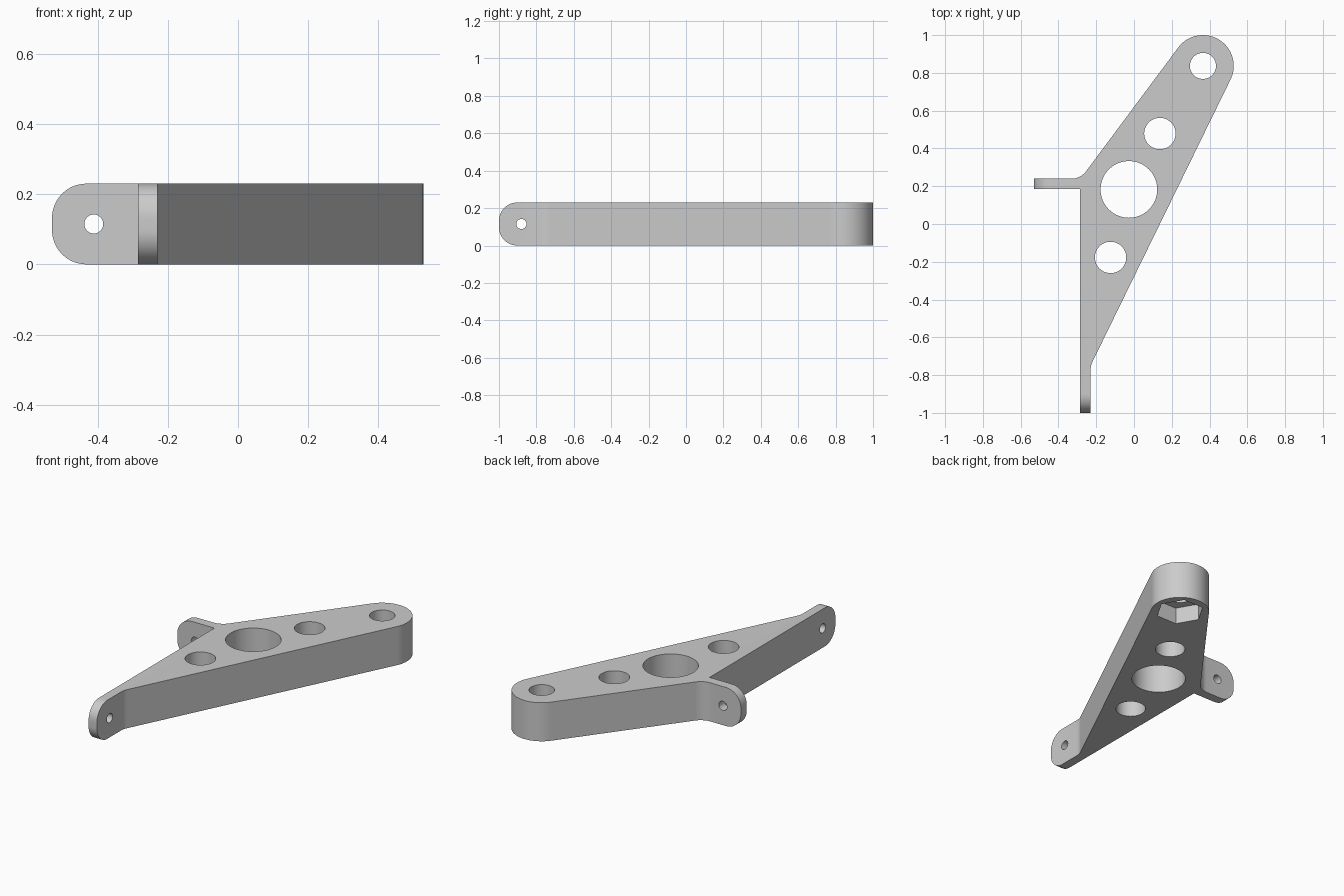
import bpy, bmesh, math
from mathutils import Vector, Matrix

cube = bpy.data.objects.get("Cube")
if cube:
    bpy.data.objects.remove(cube, do_unlink=True)

HEIGHT = 0.23
MID = HEIGHT / 2

grey = bpy.data.materials.new("light grey")
grey.use_nodes = True
grey.diffuse_color = (0.6, 0.6, 0.6, 1)
grey.node_tree.nodes["Principled BSDF"].inputs["Base Color"].default_value = (0.6, 0.6, 0.6, 1)


def add_object(name, bm):
    mesh = bpy.data.meshes.new(name)
    bm.to_mesh(mesh)
    bm.free()
    mesh.materials.append(grey)
    obj = bpy.data.objects.new(name, mesh)
    bpy.context.collection.objects.link(obj)
    return obj


def fillet(before, corner, after, radius, steps=10):
    """Points of an arc that rounds a corner of the outline."""
    a = (Vector(before) - Vector(corner)).normalized()
    b = (Vector(after) - Vector(corner)).normalized()
    half = a.angle(b) / 2
    centre = Vector(corner) + (a + b).normalized() * radius / math.sin(half)
    start = Vector(corner) + a * radius / math.tan(half) - centre
    end = Vector(corner) + b * radius / math.tan(half) - centre
    return [centre + radius * start.slerp(end, i / steps).normalized()
            for i in range(steps + 1)]


def cutter(name, centre, radius, depth, axis="Z", sides=64, spin=0):
    turn = {"Z": Matrix.Rotation(spin, 4, "Z"),
            "X": Matrix.Rotation(math.pi / 2, 4, "Y"),
            "Y": Matrix.Rotation(math.pi / 2, 4, "X")}[axis]
    bm = bmesh.new()
    bmesh.ops.create_cone(bm, cap_ends=True, segments=sides, radius1=radius,
                          radius2=radius, depth=depth,
                          matrix=Matrix.Translation(centre) @ turn)
    obj = add_object(name, bm)
    obj.hide_render = True
    return obj


# Outline: two thin tabs and a tapering arm with a round end
eye = Vector((0.365, 0.837))
eye_radius = 0.163
tail_inner, arm_right = (-0.23, -0.75), (0.51, 0.766)
arm_left, tab_corner = (0.235, 0.935), (-0.283, 0.24)
outline = [Vector((-0.285, -1)), Vector((-0.23, -1))]
outline += fillet((-0.23, -1), tail_inner, arm_right, 0.1, 5)
start = math.atan2(arm_right[1] - eye.y, arm_right[0] - eye.x)
stop = math.atan2(arm_left[1] - eye.y, arm_left[0] - eye.x)
for i in range(41):
    angle = start + (stop - start) * i / 40
    outline.append(eye + eye_radius * Vector((math.cos(angle), math.sin(angle))))
outline += fillet(arm_left, tab_corner, (-0.53, 0.24), 0.094)
outline += [Vector((-0.53, 0.24)), Vector((-0.53, 0.185)), Vector((-0.285, 0.185))]

# Bracket body: floor, top and walls
bm = bmesh.new()
low = [bm.verts.new((p.x, p.y, 0)) for p in outline]
high = [bm.verts.new((p.x, p.y, HEIGHT)) for p in outline]
bm.faces.new(low[::-1])
bm.faces.new(high)
for i in range(len(outline)):
    bm.faces.new((low[i - 1], low[i], high[i], high[i - 1]))


# Rounded tab ends
def on_tab_end(edge):
    a, b = (v.co for v in edge.verts)
    level = abs(a.z - b.z) < 1e-4
    return level and (max(a.y, b.y) < -0.999 or max(a.x, b.x) < -0.529)


bmesh.ops.bevel(bm, geom=[e for e in bm.edges if on_tab_end(e)], offset=0.098,
                segments=14, profile=0.5, affect="EDGES", clamp_overlap=False)
bmesh.ops.recalc_face_normals(bm, faces=bm.faces)
bracket = add_object("bracket", bm)

# Arm holes, tab screw holes and the hexagonal nut pocket below the round end
cutters = [
    cutter("eye_hole", (eye.x, eye.y, MID), 0.069, 1),
    cutter("upper_hole", (0.137, 0.479, MID), 0.083, 1),
    cutter("large_hole", (-0.027, 0.183, MID), 0.15, 1),
    cutter("lower_hole", (-0.124, -0.177, MID), 0.083, 1),
    cutter("tail_screw_hole", (-0.257, -0.88, MID), 0.027, 0.2, "X", 32),
    cutter("side_screw_hole", (-0.411, 0.212, MID), 0.027, 0.2, "Y", 32),
    cutter("nut_pocket", (eye.x, eye.y, 0), 0.135, 0.2, "Z", 6, math.pi / 6),
]

bpy.ops.object.select_all(action="DESELECT")
bracket.select_set(True)
bpy.context.view_layer.objects.active = bracket
for tool in cutters:
    cut = bracket.modifiers.new(tool.name, "BOOLEAN")
    cut.operation = "DIFFERENCE"
    cut.solver = "EXACT"
    cut.object = tool
    bpy.ops.object.modifier_apply(modifier=cut.name)
    bpy.data.objects.remove(tool, do_unlink=True)

bpy.ops.object.shade_smooth_by_angle(angle=math.radians(30))
